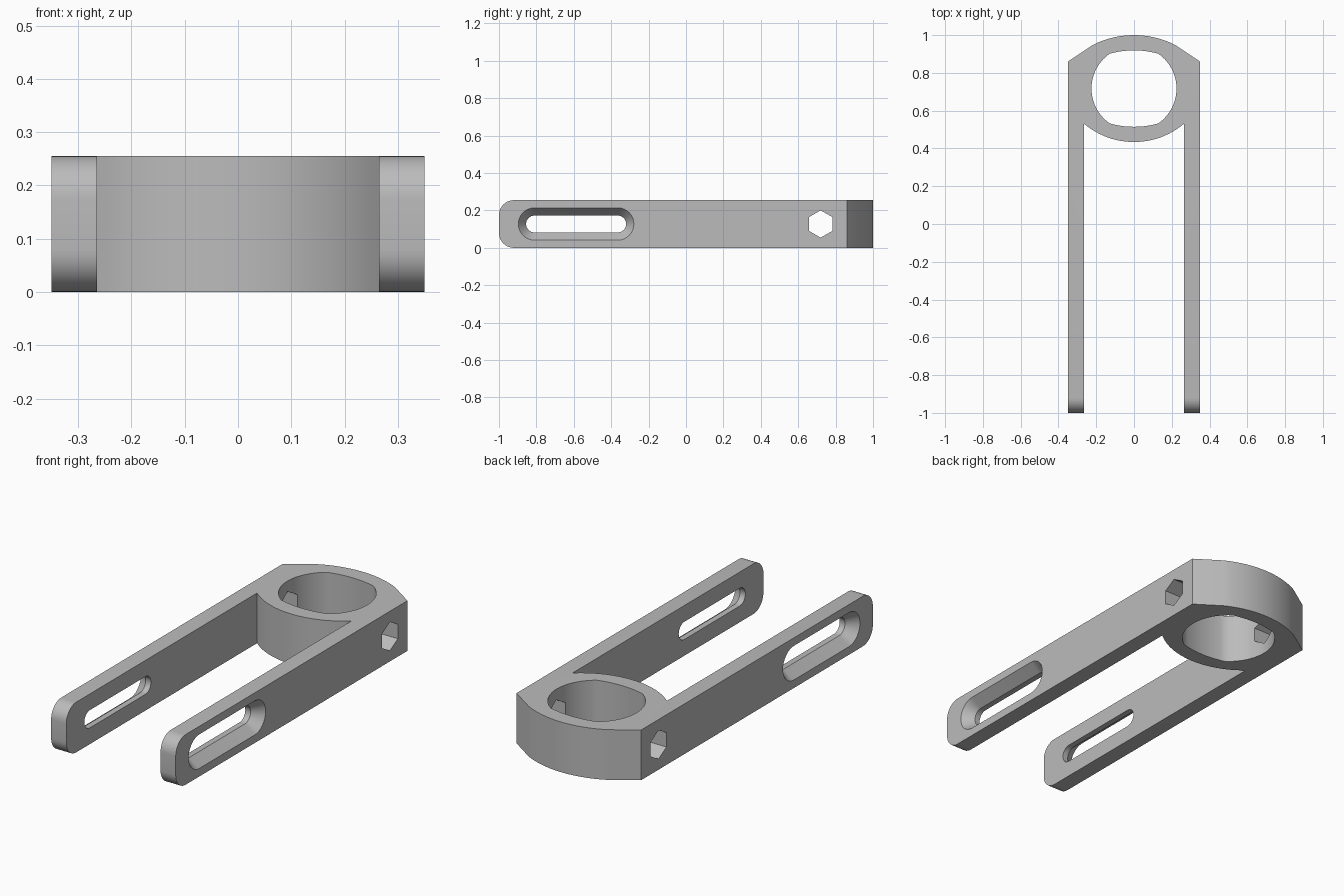
import bpy, bmesh
from math import sin, cos, pi, radians, asin

if "Cube" in bpy.data.objects:
    bpy.data.objects.remove(bpy.data.objects["Cube"])

H = 0.255          # height of the bracket
W = 0.35           # half width
ARM = 0.265        # inner face of the arms
CY = 0.717         # centre of the ring

grey = bpy.data.materials.new("plain grey")
grey.use_nodes = True
grey.diffuse_color = (0.5, 0.5, 0.5, 1)
grey.node_tree.nodes["Principled BSDF"].inputs["Base Color"].default_value = (0.5, 0.5, 0.5, 1)


def arc(cx, cy, r, a0, a1, n):
    """Points on a circular arc, angles in degrees."""
    angles = [radians(a0 + (a1 - a0) * i / n) for i in range(n + 1)]
    return [(cx + r * cos(a), cy + r * sin(a)) for a in angles]


def loft(name, rings):
    """Solid through matching closed rings of 3D points."""
    bm = bmesh.new()
    loops = [[bm.verts.new(p) for p in ring] for ring in rings]
    n = len(loops[0])
    for a, b in zip(loops, loops[1:]):
        for i in range(n):
            j = (i + 1) % n
            bm.faces.new((a[i], a[j], b[j], b[i]))
    bm.faces.new(loops[0])
    bm.faces.new(loops[-1])
    bmesh.ops.recalc_face_normals(bm, faces=bm.faces)
    mesh = bpy.data.meshes.new(name)
    bm.to_mesh(mesh)
    bm.free()
    obj = bpy.data.objects.new(name, mesh)
    bpy.context.collection.objects.link(obj)
    mesh.materials.append(grey)
    return obj


def upright(points, z0, z1):
    return [[(x, y, z) for x, y in points] for z in (z0, z1)]


def sideways(points, x):
    return [(x, y, z) for y, z in points]


def slot(r):
    """Long round-ended outline in the side plane."""
    z = H / 2
    return arc(-0.81, z, r, 90, 270, 16) + arc(-0.365, z, r, -90, 90, 16)


# Fork outline: domed back, two arms and a bulging ring front
BACK_R, FRONT_R = 0.48, 0.41
back_a = math_a = 90 - 27.5
front_a = asin(ARM / FRONT_R) * 180 / pi
outline = [(W, -1), (W, 0.86)]
outline += arc(0, 1 - BACK_R, BACK_R, back_a, 180 - back_a, 24)
outline += [(-W, 0.86), (-W, -1), (-ARM, -1)]
outline += arc(0, 0.434 + FRONT_R, FRONT_R, 270 - front_a, 270 + front_a, 24)
outline += [(ARM, -1)]
fork = loft("fork_bracket", upright(outline, 0, H))

# Rounded arm tips
bm = bmesh.new()
bm.from_mesh(fork.data)
tips = [e for e in bm.edges
        if all(v.co.y < -0.99 for v in e.verts)
        and abs(e.verts[0].co.z - e.verts[1].co.z) < 0.01]
bmesh.ops.bevel(bm, geom=tips, offset=0.08, segments=10, profile=0.5, affect='EDGES')
bm.to_mesh(fork.data)
bm.free()

# Slightly flattened bore through the ring
R, CORNER, CAP_R = 0.225, 55, 0.47
cap = asin(R * cos(radians(CORNER)) / CAP_R) * 180 / pi
rise = R * sin(radians(CORNER)) - CAP_R * cos(radians(cap))
bore = arc(0, CY, R, -CORNER, CORNER, 20)[:-1]
bore += arc(0, CY + rise, CAP_R, 90 - cap, 90 + cap, 10)[:-1]
bore += arc(0, CY, R, 180 - CORNER, 180 + CORNER, 20)[:-1]
bore += arc(0, CY - rise, CAP_R, 270 - cap, 270 + cap, 10)[:-1]
cutters = [loft("bore_cutter", upright(bore, -0.1, H + 0.1))]

# Hexagonal cross hole
hexagon = arc(0.72, H / 2, 0.073, 90, 390, 5)
cutters.append(loft("hex_cutter", [sideways(hexagon, -0.5), sideways(hexagon, 0.5)]))

# Slots, widening towards the outer face of each arm
for side, label in ((1, "left"), (-1, "right")):
    profile = ((0.2, 0.045), (0.295, 0.045), (W, 0.0865), (0.363, 0.0963))
    cutters.append(loft(label + "_slot_cutter",
                        [sideways(slot(r), side * x) for x, r in profile]))

for cutter in cutters:
    mod = fork.modifiers.new(cutter.name, 'BOOLEAN')
    mod.operation = 'DIFFERENCE'
    mod.solver = 'EXACT'
    mod.object = cutter
    cutter.hide_render = True

# Apply the cuts, drop the cutters and shade smoothly
bpy.context.view_layer.objects.active = fork
fork.select_set(True)
for mod in list(fork.modifiers):
    bpy.ops.object.modifier_apply(modifier=mod.name)
for cutter in cutters:
    bpy.data.objects.remove(cutter)
bpy.ops.object.select_all(action='DESELECT')
fork.select_set(True)
bpy.ops.object.shade_smooth_by_angle(angle=radians(25))
